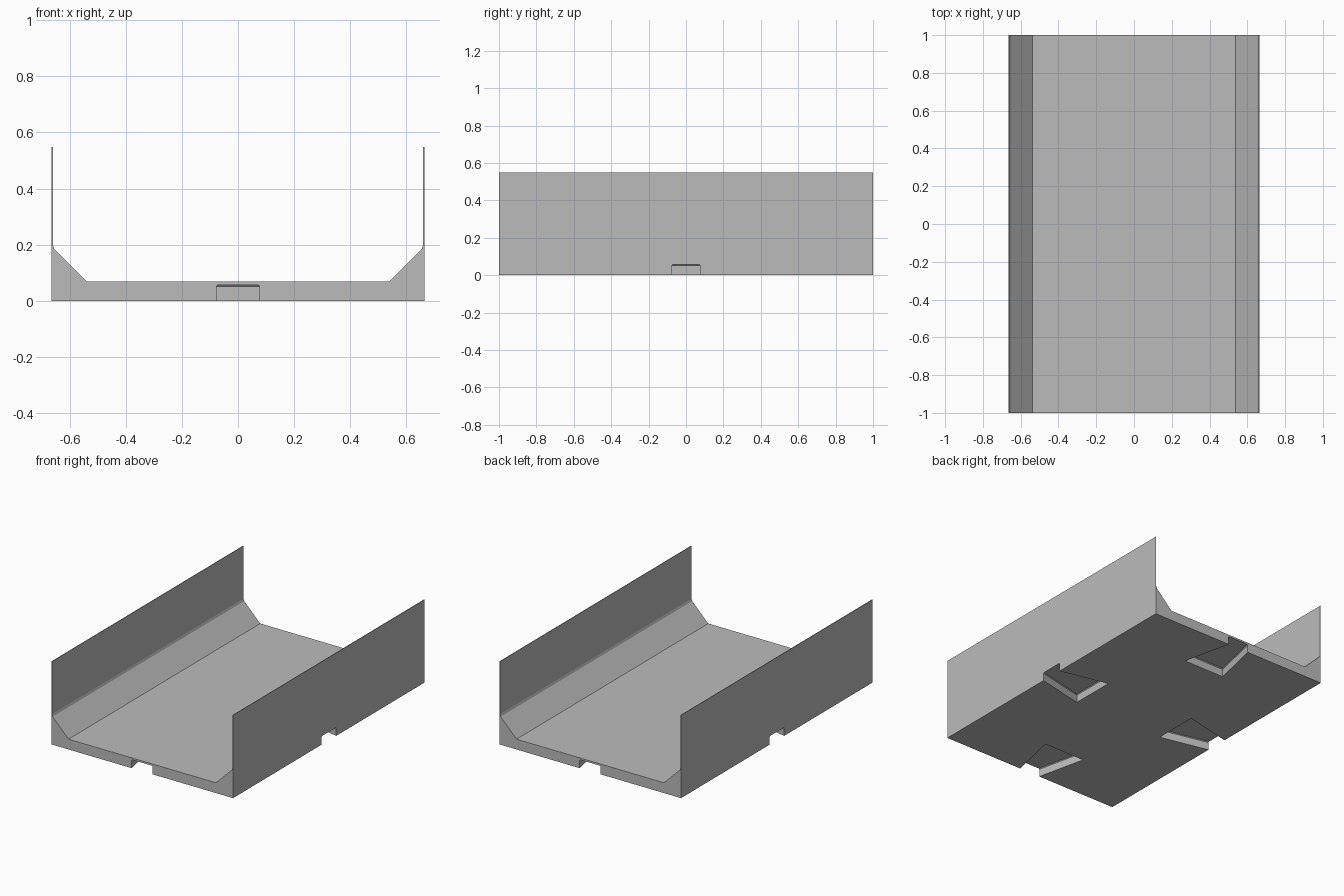
import bpy
import bmesh
from math import pi
from mathutils import Matrix

cube = bpy.data.objects.get("Cube")
if cube:
    bpy.data.objects.remove(cube, do_unlink=True)

HALF_W, HALF_L = 0.664, 1.0

grey = bpy.data.materials.new("light_grey")
grey.use_nodes = True
colour = (0.5, 0.5, 0.5, 1)
grey.diffuse_color = colour
grey.node_tree.nodes["Principled BSDF"].inputs["Base Color"].default_value = colour


def make_object(name, bm):
    bmesh.ops.recalc_face_normals(bm, faces=bm.faces)
    mesh = bpy.data.meshes.new(name)
    bm.to_mesh(mesh)
    bm.free()
    mesh.materials.append(grey)
    obj = bpy.data.objects.new(name, mesh)
    bpy.context.collection.objects.link(obj)
    return obj


# Channel tray: mirrored cross-section extruded along its length
half = [(HALF_W, 0), (HALF_W, 0.548), (0.66, 0.548), (0.66, 0.2),
        (0.655, 0.185), (0.538, 0.068)]
section = half + [(-x, z) for x, z in reversed(half)]
bm = bmesh.new()
face = bm.faces.new([bm.verts.new((x, -HALF_L, z)) for x, z in section])
ext = bmesh.ops.extrude_face_region(bm, geom=[face])
verts = [v for v in ext["geom"] if isinstance(v, bmesh.types.BMVert)]
bmesh.ops.translate(bm, verts=verts, vec=(0, 2 * HALF_L, 0))
tray = make_object("channel_tray", bm)


def slot_cutter(edge, angle):
    """Dovetail slot that opens at the edge and widens inward."""
    bm = bmesh.new()
    rings = []
    for z, inset in ((-0.05, 0), (0.051, 0), (0.056, 0.005)):
        mouth, back = 0.0765 - inset, 0.151 - inset
        over = 0.05
        flare = over * (0.151 - 0.0765) / 0.33
        y_in, y_out = edge - 0.33 + inset, edge + over
        plan = [(-back, y_in), (back, y_in),
                (mouth - flare, y_out), (flare - mouth, y_out)]
        rings.append([bm.verts.new((x, y, z)) for x, y in plan])
    for low, high in zip(rings, rings[1:]):
        for i in range(4):
            j = (i + 1) % 4
            bm.faces.new((low[i], low[j], high[j], high[i]))
    bm.faces.new(rings[0][::-1])
    bm.faces.new(rings[-1])
    bm.transform(Matrix.Rotation(angle, 4, "Z"))
    cutter = make_object("slot_cutter", bm)
    cutter.hide_render = True
    return cutter


# Connector slots under the middle of each edge
bpy.context.view_layer.objects.active = tray
for i in range(4):
    cutter = slot_cutter(HALF_W if i % 2 else HALF_L, i * pi / 2)
    cut = tray.modifiers.new("slot", "BOOLEAN")
    cut.operation = "DIFFERENCE"
    cut.solver = "EXACT"
    cut.object = cutter
    bpy.ops.object.modifier_apply(modifier=cut.name)
    bpy.data.objects.remove(cutter, do_unlink=True)
